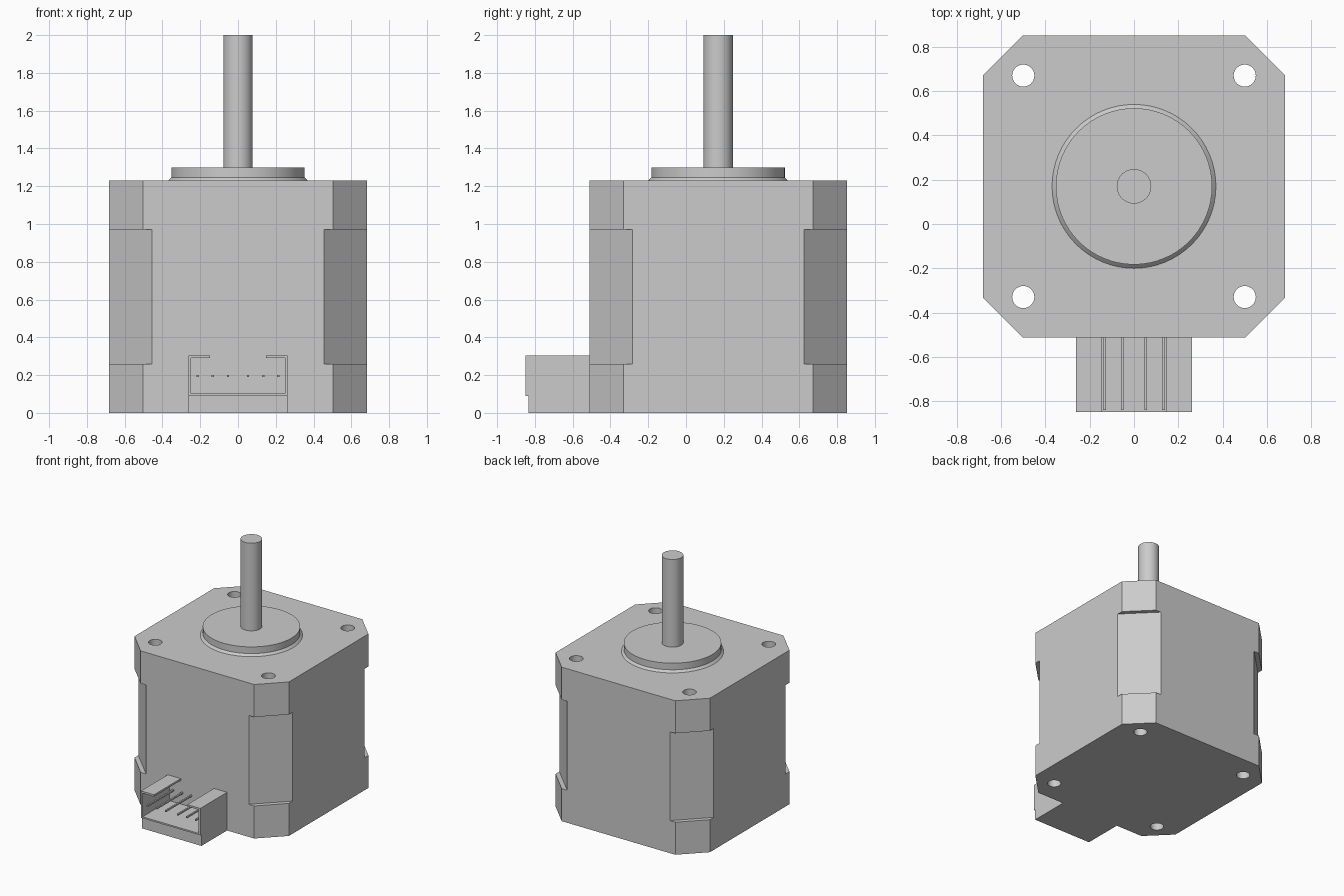
import bpy, bmesh, math

CY = 0.17      # motor axis offset in y
HALF = 0.682   # half width of the square body

cube = bpy.data.objects.get("Cube")
if cube:
    bpy.data.objects.remove(cube, do_unlink=True)

grey = bpy.data.materials.new("plain grey")
grey.use_nodes = True
grey.diffuse_color = (0.6, 0.6, 0.6, 1)
bsdf = next(n for n in grey.node_tree.nodes if n.type == 'BSDF_PRINCIPLED')
bsdf.inputs["Base Color"].default_value = (0.6, 0.6, 0.6, 1)


def make_object(name, bm):
    bmesh.ops.recalc_face_normals(bm, faces=bm.faces)
    mesh = bpy.data.meshes.new(name)
    bm.to_mesh(mesh)
    bm.free()
    mesh.materials.append(grey)
    obj = bpy.data.objects.new(name, mesh)
    bpy.context.collection.objects.link(obj)
    return obj


def prism(name, outline, direction):
    """Extrude a closed outline of 3D points along a direction."""
    bm = bmesh.new()
    face = bm.faces.new([bm.verts.new(p) for p in outline])
    result = bmesh.ops.extrude_face_region(bm, geom=[face], use_keep_orig=True)
    moved = [v for v in result["geom"] if isinstance(v, bmesh.types.BMVert)]
    bmesh.ops.translate(bm, verts=moved, vec=direction)
    return make_object(name, bm)


def box(name, x0, x1, y0, y1, z0, z1):
    outline = [(x0, y0, z0), (x1, y0, z0), (x1, y1, z0), (x0, y1, z0)]
    return prism(name, outline, (0, 0, z1 - z0))


def lathe(name, rings, segments=64):
    """Stack circles of (radius, height) about the motor axis, capped at both ends."""
    bm = bmesh.new()
    loops = []
    for r, z in rings:
        angles = [2 * math.pi * i / segments for i in range(segments)]
        loops.append([bm.verts.new((r * math.cos(a), CY + r * math.sin(a), z)) for a in angles])
    for low, high in zip(loops, loops[1:]):
        for i in range(segments):
            j = (i + 1) % segments
            bm.faces.new((low[i], low[j], high[j], high[i]))
    bm.faces.new(loops[0])
    bm.faces.new(loops[-1])
    obj = make_object(name, bm)
    smooth(obj)
    return obj


def smooth(obj):
    bpy.ops.object.select_all(action='DESELECT')
    obj.select_set(True)
    bpy.context.view_layer.objects.active = obj
    bpy.ops.object.shade_smooth_by_angle(angle=math.radians(30))


def octagon(chamfer, z):
    h, k = HALF, HALF - chamfer
    points = [(k, -h), (h, -k), (h, k), (k, h), (-k, h), (-h, k), (-h, -k), (-k, -h)]
    return [(x, CY + y, z) for x, y in points]


# Four screw holes, used as one cutter
bm = bmesh.new()
for sx in (-1, 1):
    for sy in (-1, 1):
        made = bmesh.ops.create_cone(bm, cap_ends=True, segments=32,
                                     radius1=0.05, radius2=0.05, depth=3)
        bmesh.ops.translate(bm, verts=made["verts"], vec=(sx * 0.5, CY + sy * 0.5, 0.6))
cutter = make_object("screw_hole_cutter", bm)
cutter.hide_render = True

# Body: end caps and a core with wider corner chamfers
for name, chamfer, z0, z1 in (("rear_cap", 0.18, 0, 0.26),
                              ("core", 0.228, 0.26, 0.97),
                              ("mounting_cap", 0.18, 0.97, 1.23)):
    part = prism(name, octagon(chamfer, z0), (0, 0, z1 - z0))
    mod = part.modifiers.new("screw_holes", 'BOOLEAN')
    mod.operation = 'DIFFERENCE'
    mod.solver = 'EXACT'
    mod.object = cutter
    bpy.context.view_layer.objects.active = part
    bpy.ops.object.modifier_apply(modifier=mod.name)
    smooth(part)
bpy.data.objects.remove(cutter, do_unlink=True)

# Pilot collar and shaft
lathe("pilot_collar", [(0.37, 1.23), (0.353, 1.247), (0.353, 1.30)])
lathe("shaft", [(0.078, 1.30), (0.078, 2.0)], 48)

# Connector base and its open-fronted housing with a slot in the roof
FRONT, WALL = -0.85, CY - HALF
box("connector_base", -0.262, 0.262, -0.835, WALL, 0, 0.09)
half_profile = [(0.147, 0.305), (0.262, 0.305), (0.262, 0.09)]
inner_profile = [(0.248, 0.102), (0.248, 0.29), (0.147, 0.29)]
right = half_profile + [(-x, z) for x, z in reversed(half_profile)]
left = [(-x, z) for x, z in reversed(inner_profile)] + inner_profile
housing = [(x, FRONT, z) for x, z in right + left]
prism("connector_housing", housing, (0, WALL - FRONT, 0))

# Connector pins
for i, x in enumerate((0.053, 0.133, 0.213)):
    for side in (-1, 1):
        c = side * x
        box(f"pin_{'left' if side > 0 else 'right'}_{i + 1}",
            c - 0.006, c + 0.006, -0.84, WALL, 0.189, 0.201)
